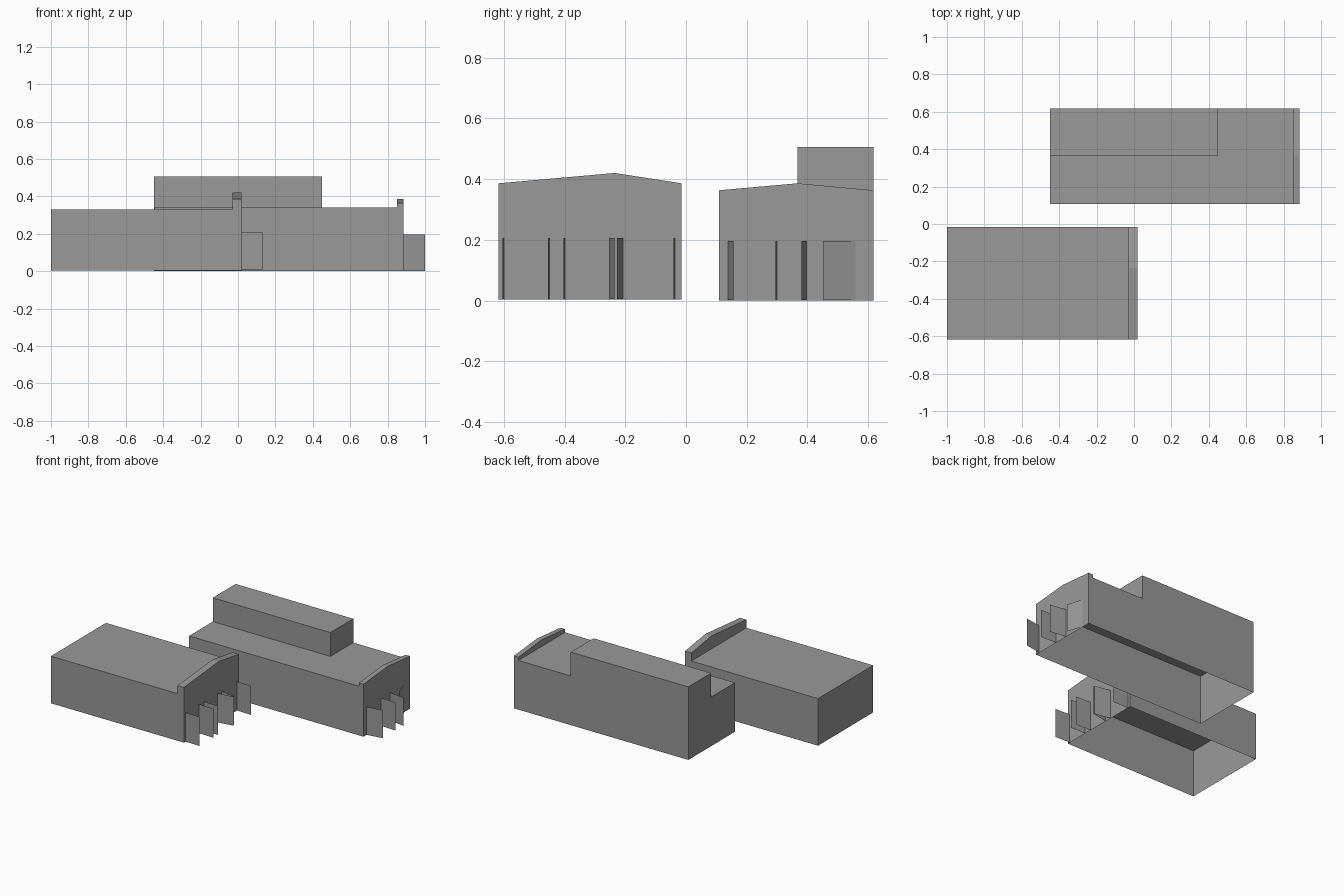
import bpy
import bmesh

if "Cube" in bpy.data.objects:
    bpy.data.objects.remove(bpy.data.objects["Cube"], do_unlink=True)

grey = bpy.data.materials.new("plain_grey")
grey.use_nodes = True
grey.diffuse_color = (0.32, 0.32, 0.32, 1)
bsdf = next(n for n in grey.node_tree.nodes if n.type == "BSDF_PRINCIPLED")
bsdf.inputs["Base Color"].default_value = grey.diffuse_color


def finish(name, bm):
    mesh = bpy.data.meshes.new(name)
    bm.to_mesh(mesh)
    bm.free()
    mesh.materials.append(grey)
    obj = bpy.data.objects.new(name, mesh)
    bpy.context.collection.objects.link(obj)


def face(bm, points):
    bm.faces.new([bm.verts.new(p) for p in points])


def hall(name, y0, ridge, y1, base, roof, sections):
    """Open-bottomed shell: sections of (x0, x1, outline above the roof line)."""
    bm = bmesh.new()

    def outline(upper):
        return [(y0, base), (y0, roof), *upper, (y1, roof), (y1, base)]

    # Walls and roofs along each section
    for x0, x1, upper in sections:
        pts = outline(upper)
        for a, b in zip(pts, pts[1:]):
            face(bm, [(x0, *a), (x1, *a), (x1, *b), (x0, *b)])
    # End walls
    for x, upper in ((sections[0][0], sections[0][2]), (sections[-1][1], sections[-1][2])):
        face(bm, [(x, *p) for p in outline(upper)])
    # Step faces where one section rises above a flat neighbour
    flat = [(ridge, roof)]
    for left, right in zip(sections, sections[1:]):
        for upper in (left[2], right[2]):
            if upper == flat:
                continue
            step = [*upper, (y1, roof), (ridge, roof)]
            if upper[0][1] > roof and upper[0][0] == y0:
                step = [(y0, roof)] + step
            else:
                step = step[:-1]
            face(bm, [(left[1], *p) for p in step])
    bmesh.ops.remove_doubles(bm, verts=bm.verts, dist=0.0005)
    bmesh.ops.recalc_face_normals(bm, faces=bm.faces)
    bmesh.ops.dissolve_limit(bm, angle_limit=0.01, verts=bm.verts, edges=bm.edges)
    finish(name, bm)


def gable(y0, ridge, y1, roof, eave, peak):
    return [(y0, eave), (ridge, peak), (y1, eave), ]


# Front hall with a gabled parapet
Y0, RIDGE, Y1 = -0.617, -0.235, -0.015
hall("front_hall", Y0, RIDGE, Y1, 0.004, 0.33, [
    (-1.0, -0.03, [(RIDGE, 0.33)]),
    (-0.03, 0.018, gable(Y0, RIDGE, Y1, 0.33, 0.386, 0.42))])

# Rear hall with a raised block along its back and a gabled parapet
Y0, RIDGE, Y1 = 0.108, 0.367, 0.617
hall("rear_hall", Y0, RIDGE, Y1, 0.0, 0.34, [
    (-0.45, 0.45, [(RIDGE, 0.34), (RIDGE, 0.505), (Y1, 0.505)]),
    (0.45, 0.85, [(RIDGE, 0.34)]),
    (0.85, 0.885, gable(Y0, RIDGE, Y1, 0.34, 0.363, 0.386))])


# Open door leaves: hinge y, free edge x, free edge y
def doors(name, hinge_x, z0, z1, leaves):
    for i, (hinge_y, x, y) in enumerate(leaves, 1):
        bm = bmesh.new()
        face(bm, [(hinge_x, hinge_y, z0), (x, y, z0), (x, y, z1), (hinge_x, hinge_y, z1)])
        finish(f"{name}_{i}", bm)


doors("front_hall_door", 0.018, 0.005, 0.206, [
    (y, 0.13, y + turn) for y, turn in (
        (-0.037, -0.004), (-0.208, -0.02), (-0.252, 0.017),
        (-0.399, -0.004), (-0.45, -0.004), (-0.6, -0.004))])
doors("rear_hall_door", 0.885, 0.002, 0.196, [
    (0.138, 1.0, 0.156), (0.299, 1.0, 0.295),
    (0.397, 1.0, 0.38), (0.558, 0.92, 0.452)])
